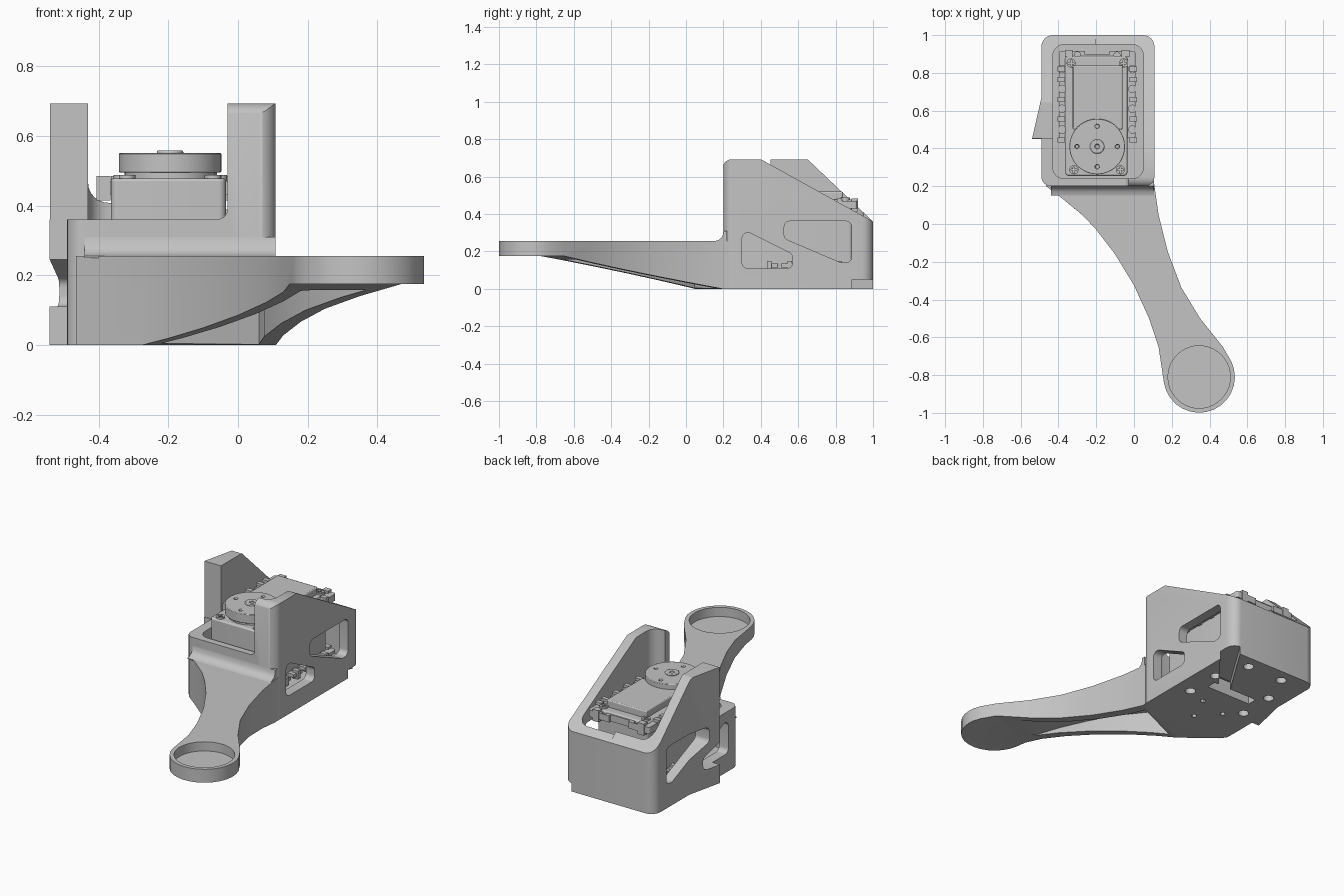
import bpy, bmesh, math
from mathutils import Vector

if "Cube" in bpy.data.objects:
    bpy.data.objects.remove(bpy.data.objects["Cube"], do_unlink=True)

grey = bpy.data.materials.new("plain grey")
grey.use_nodes = True
COLOUR = (0.55, 0.55, 0.55, 1)
grey.diffuse_color = COLOUR
for node in grey.node_tree.nodes:
    if node.type == 'BSDF_PRINCIPLED':
        node.inputs["Base Color"].default_value = COLOUR
        node.inputs["Roughness"].default_value = 0.6


def prism(name, pts, axis, lo, hi):
    """Extrude a 2D outline along x, y or z."""
    place = {'x': lambda a, b, t: (t, a, b),
             'y': lambda a, b, t: (a, t, b),
             'z': lambda a, b, t: (a, b, t)}[axis]
    bm = bmesh.new()
    low = [bm.verts.new(place(a, b, lo)) for a, b in pts]
    high = [bm.verts.new(place(a, b, hi)) for a, b in pts]
    bm.faces.new(low)
    bm.faces.new(high)
    n = len(pts)
    for i in range(n):
        j = (i + 1) % n
        bm.faces.new((low[i], low[j], high[j], high[i]))
    bmesh.ops.recalc_face_normals(bm, faces=bm.faces)
    mesh = bpy.data.meshes.new(name)
    bm.to_mesh(mesh)
    bm.free()
    mesh.materials.append(grey)
    ob = bpy.data.objects.new(name, mesh)
    bpy.context.collection.objects.link(ob)
    return ob


def rounded(pts, r=0.0, steps=6):
    """Round corners; a point may carry its own radius as a third value."""
    out, n = [], len(pts)
    for i, p in enumerate(pts):
        rad = p[2] if len(p) > 2 else r
        c = Vector(p[:2])
        if rad <= 0:
            out.append(tuple(c))
            continue
        u = (Vector(pts[i - 1][:2]) - c).normalized()
        v = (Vector(pts[(i + 1) % n][:2]) - c).normalized()
        half = u.angle(v) / 2
        a, b = c + u * rad / math.tan(half), c + v * rad / math.tan(half)
        w = math.sin(half)
        for k in range(steps + 1):
            t = k / steps
            f, g, h = (1 - t) ** 2, 2 * w * t * (1 - t), t * t
            out.append(tuple((a * f + c * g + b * h) / (f + g + h)))
    return out


def rect(x0, x1, y0, y1):
    return [(x0, y0), (x1, y0), (x1, y1), (x0, y1)]


def circle(x, y, r, n=20):
    return [(x + r * math.cos(2 * math.pi * i / n), y + r * math.sin(2 * math.pi * i / n))
            for i in range(n)]


def boolean(ob, tool, op='DIFFERENCE'):
    """Apply a boolean and throw the tool away."""
    mod = ob.modifiers.new("cut", 'BOOLEAN')
    mod.operation, mod.object, mod.solver = op, tool, 'EXACT'
    bpy.context.view_layer.objects.active = ob
    bpy.ops.object.modifier_apply(modifier=mod.name)
    bpy.data.objects.remove(tool, do_unlink=True)


def cut(ob, pts, axis, lo, hi):
    boolean(ob, prism("cutter", pts, axis, lo, hi))


def bevel(ob, width, segments=2):
    mod = ob.modifiers.new("bevel", 'BEVEL')
    mod.width, mod.segments, mod.limit_method = width, segments, 'ANGLE'
    return ob


# Housing: outer shell with a flared right side, trimmed to the side profile
housing = prism("housing", rounded([
    (-0.49, 0.2, 0.05), (0.108, 0.2, 0.05), (0.108, 1.0, 0.06), (-0.49, 1.0, 0.06),
    (-0.49, 0.67), (-0.54, 0.45), (-0.49, 0.45)]), 'z', 0, 0.8)
boolean(housing, prism("trim", rounded([
    (0.15, -0.1), (1.1, -0.1), (1.1, 0.265), (0.65, 0.693, 0.02), (0.195, 0.693, 0.05),
    (0.195, 0.3)]), 'x', -0.7, 0.3), 'INTERSECT')
cut(housing, rounded(rect(-0.43, 0.05, 0.24, 0.95), 0.06), 'z', 0.09, 1)

# Lower slope of the left wall, low front wall, short right wall
cut(housing, [(0.4, 0.693), (1.1, 0.305), (1.1, 0.9), (0.4, 0.9)], 'x', -0.2, 0.3)
cut(housing, rounded([(-0.7, 0.36), (-0.03, 0.36, 0.03), (-0.03, 0.9), (-0.7, 0.9)]),
    'y', 0.1, 0.3)
cut(housing, rounded([(0.1, 0.36), (0.453, 0.36), (0.453, 0.7, 0.0), (0.453, 0.9), (0.1, 0.9)]),
    'x', -0.7, -0.35)

# Windows through both side walls
front_window = rounded([(0.3, 0.11), (0.57, 0.11), (0.57, 0.185), (0.34, 0.3), (0.3, 0.3)], 0.03)
rear_window = rounded([(0.525, 0.27), (0.83, 0.14), (0.885, 0.14), (0.885, 0.362),
                       (0.525, 0.362)], 0.03)
for window in (front_window, rear_window):
    cut(housing, window, 'x', -0.7, -0.4)
    cut(housing, window, 'x', 0.0, 0.3)

# Floor: screw holes, cable slot, cable channel and corner notch
for x, y in ((-0.07, 0.92), (-0.31, 0.92), (-0.385, 0.72), (-0.385, 0.5), (0.005, 0.5), (0.005, 0.72)):
    cut(housing, circle(x, y, 0.03), 'z', -0.1, 0.05)
for x, y in ((-0.19, 0.3), (-0.3, 0.42), (-0.12, 0.46)):
    cut(housing, circle(x, y, 0.015, 12), 'z', -0.1, 0.05)
cut(housing, rect(-0.34, -0.04, 0.6, 0.66), 'z', -0.1, 0.2)
cut(housing, [(-0.16, 0.65), (-0.1, 0.62), (0.15, 0.94), (0.15, 1.05), (0.09, 1.05)],
    'z', -0.1, 0.05)

# Arm: curved outline narrowing and swelling into the round tip
left_edge = [(-0.465, 0.23), (-0.465, 0.2), (-0.38, 0.135), (-0.27, 0.045), (-0.2, -0.03),
             (-0.1, -0.16), (0.0, -0.325), (0.08, -0.5), (0.13, -0.65), (0.157, -0.8)]
right_edge = [(0.515, -0.72), (0.47, -0.65), (0.35, -0.5), (0.25, -0.335), (0.18, -0.15),
              (0.13, 0.05), (0.107, 0.21), (0.107, 0.23)]
TIP, TIP_R = (0.345, -0.81), 0.189
arc = [(TIP[0] + TIP_R * math.cos(math.radians(a)), TIP[1] + TIP_R * math.sin(math.radians(a)))
       for a in range(190, 386, 13)]
arm = prism("arm", left_edge[:-1] + arc + right_edge[1:], 'z', 0, 0.255)

# Sloping underside, then the hollow between the side ribs, then the tip recess
wedge = prism("wedge", [(0.145, 0), (-0.775, 0.175), (-1.4, 0.175), (-1.4, -0.1), (0.67, -0.1)],
              'x', -1.5, 1.5)
wedge.rotation_euler.z = 0.37
bpy.context.view_layer.update()
boolean(arm, wedge)
hollow = [(x + 0.05, y) for x, y in left_edge[3:-1]]
hollow += [(x - 0.055, y) for x, y in right_edge[1:-2]] + [(0.06, 0.17)]
cut(arm, hollow, 'z', -0.1, 0.157)
cut(arm, circle(*TIP, 0.165, 40), 'z', 0.2, 0.4)

# Fillet where the arm meets the housing
prism("arm_fillet", [(0.22, 0.25), (0.15, 0.25), (0.15, 0.255), (0.172, 0.26), (0.188, 0.272),
                     (0.197, 0.288), (0.2, 0.31), (0.22, 0.31)], 'x', -0.44, 0.107)

# Servo case in stacked sections
bevel(prism("servo_case", rounded(rect(-0.365, -0.035, 0.255, 0.89), 0.02), 'z', 0.1, 0.478), 0.008)
bevel(prism("servo_top_cover", rounded(rect(-0.325, -0.06, 0.5, 0.84), 0.01), 'z', 0.47, 0.52), 0.006)

# Mounting flanges with drilled, toothed edges near top and bottom
HOLES = (0.5, 0.61, 0.715, 0.82)
for label, z0, z1 in (("upper", 0.43, 0.47), ("lower", 0.115, 0.135)):
    flange = prism(label + "_flange", rounded(rect(-0.398, 0.008, 0.455, 0.915), 0.012), 'z', z0, z1)
    for y in HOLES:
        for x in (-0.381, -0.009):
            cut(flange, circle(x, y, 0.02, 12), 'z', 0, 1)
    for x in (-0.3, -0.09):
        cut(flange, circle(x, 0.895, 0.016, 12), 'z', 0, 1)
    cut(flange, rect(-0.26, -0.13, 0.898, 1), 'z', 0, 1)
    for i, y in enumerate(HOLES + (0.875,)):
        for side, x in (("right", -0.386), ("left", -0.004)):
            prism(f"{label}_{side}_tooth_{i}", rect(x - 0.02, x + 0.02, y - 0.068, y - 0.042),
                  'z', z0 - 0.015, z1 + 0.014)
    for side, x in (("right", -0.345), ("left", -0.045)):
        prism(f"{label}_{side}_back_tooth", rect(x - 0.02, x + 0.02, 0.885, 0.92),
              'z', z0 - 0.015, z1 + 0.014)

# Case screws with a cross slot
for i, (x, y) in enumerate(((-0.318, 0.287), (-0.072, 0.287), (-0.333, 0.852), (-0.055, 0.852))):
    screw = prism(f"case_screw_{i}", circle(x, y, 0.024), 'z', 0.46, 0.488)
    cut(screw, rect(x - 0.016, x + 0.016, y - 0.004, y + 0.004), 'z', 0.48, 0.6)
    cut(screw, rect(x - 0.004, x + 0.004, y - 0.016, y + 0.016), 'z', 0.48, 0.6)

# Output horn on its shaft
HORN = (-0.195, 0.41)
prism("output_shaft", circle(*HORN, 0.13, 32), 'z', 0.47, 0.5)
horn = prism("horn_disc", circle(*HORN, 0.147, 48), 'z', 0.495, 0.55)
for dx, dy in ((0.107, 0), (-0.107, 0), (0, 0.107), (0, -0.107)):
    cut(horn, circle(HORN[0] + dx, HORN[1] + dy, 0.011, 12), 'z', 0.51, 0.6)
bevel(horn, 0.005)
hub = prism("horn_screw", circle(*HORN, 0.038, 24), 'z', 0.54, 0.558)
cut(hub, circle(*HORN, 0.014, 6), 'z', 0.55, 0.6)
bevel(hub, 0.006)

# Smooth curved walls, crisp edges
for ob in bpy.context.scene.objects:
    ob.select_set(ob.type == 'MESH')
bpy.context.view_layer.objects.active = housing
bpy.ops.object.shade_smooth_by_angle(angle=math.radians(30))
